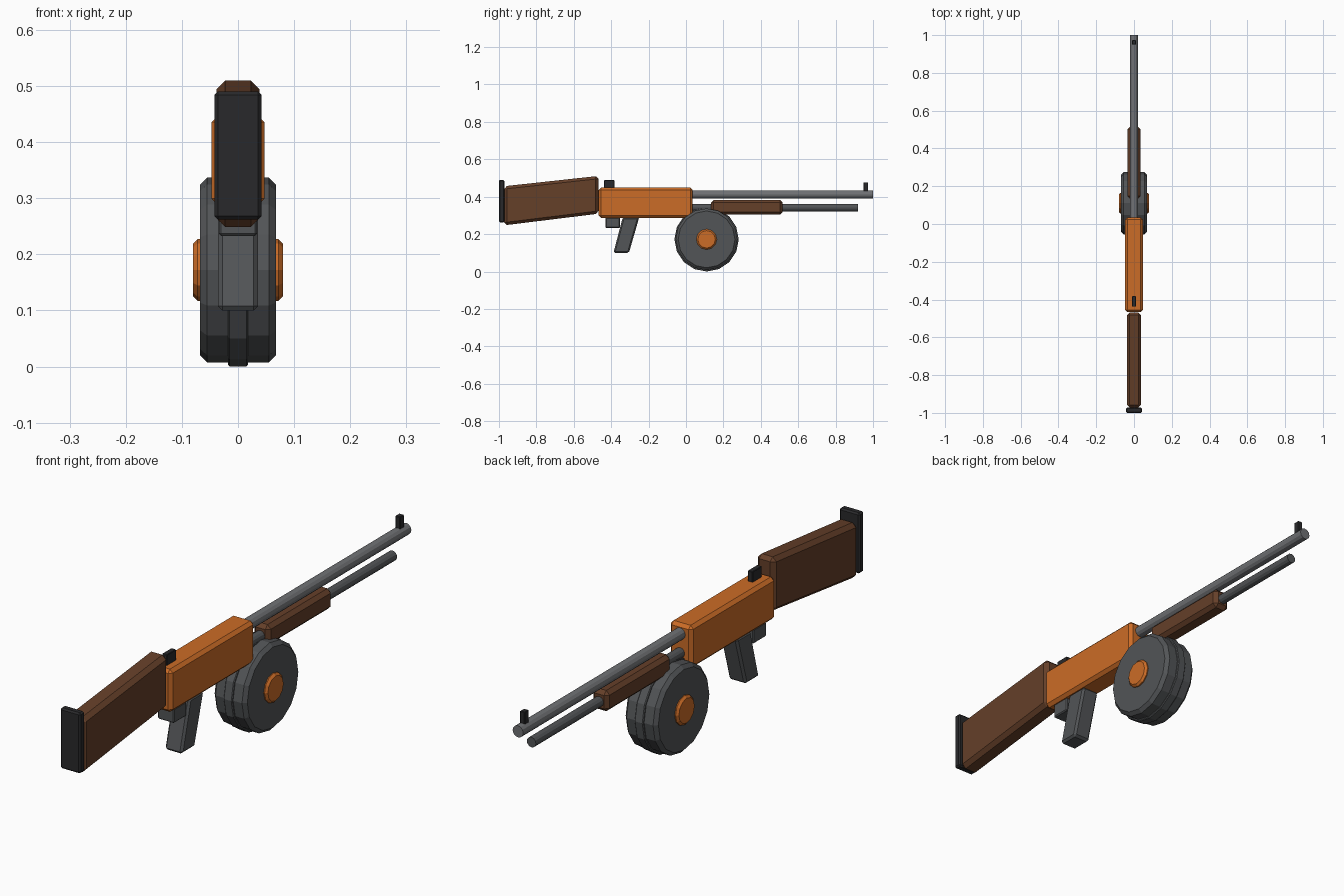
import bpy, bmesh, math
from mathutils import Matrix, Vector

if "Cube" in bpy.data.objects:
    bpy.data.objects.remove(bpy.data.objects["Cube"])


def material(name, rgb):
    m = bpy.data.materials.new(name)
    m.diffuse_color = (*rgb, 1)
    m.use_nodes = True
    m.node_tree.nodes["Principled BSDF"].inputs["Base Color"].default_value = m.diffuse_color
    return m


ORANGE = material("orange", (0.6, 0.15, 0.02))
WOOD = material("dark_wood", (0.13, 0.05, 0.022))
STEEL = material("steel", (0.16, 0.165, 0.175))
GREY = material("grey", (0.085, 0.09, 0.095))
BLACK = material("black", (0.022, 0.022, 0.024))


def finish(name, bm, mat, bevel):
    bmesh.ops.recalc_face_normals(bm, faces=bm.faces)
    me = bpy.data.meshes.new(name)
    bm.to_mesh(me)
    bm.free()
    me.materials.append(mat)
    ob = bpy.data.objects.new(name, me)
    bpy.context.collection.objects.link(ob)
    if bevel:
        mod = ob.modifiers.new("bevel", 'BEVEL')
        mod.width = bevel
        mod.segments = 1
        mod.limit_method = 'ANGLE'
        mod.angle_limit = math.radians(40)
    return ob


def slab(name, profile, half_width, mat, bevel):
    """Side profile (y, z) extruded symmetrically across x."""
    bm = bmesh.new()
    face = bm.faces.new([bm.verts.new((-half_width, y, z)) for y, z in profile])
    new = bmesh.ops.extrude_face_region(bm, geom=[face])["geom"]
    verts = [v for v in new if isinstance(v, bmesh.types.BMVert)]
    bmesh.ops.translate(bm, verts=verts, vec=(2 * half_width, 0, 0))
    return finish(name, bm, mat, bevel)


def block(name, y0, y1, z0, z1, half_width, mat, bevel):
    return slab(name, [(y0, z0), (y1, z0), (y1, z1), (y0, z1)], half_width, mat, bevel)


def cylinder(name, axis, centre, radius, length, sides, mat, bevel=0):
    bm = bmesh.new()
    bmesh.ops.create_cone(bm, cap_ends=True, segments=sides, radius1=radius,
                          radius2=radius, depth=length)
    turn = Matrix.Rotation(math.pi / 2, 4, 'Y' if axis == 'x' else 'X')
    bmesh.ops.transform(bm, matrix=Matrix.Translation(Vector(centre)) @ turn, verts=bm.verts)
    # a vertex always points straight down for even side counts divisible by 4
    return finish(name, bm, mat, bevel)


# Stock and butt plate
slab("stock", [(-0.972, 0.247), (-0.468, 0.309), (-0.468, 0.511), (-0.972, 0.456)],
     0.038, WOOD, 0.015)
block("butt_plate", -1.0, -0.971, 0.262, 0.49, 0.042, BLACK, 0.006)

# Receiver, grip and trigger block
block("receiver", -0.467, 0.035, 0.287, 0.448, 0.047, ORANGE, 0.012)
slab("grip", [(-0.388, 0.1), (-0.305, 0.1), (-0.25, 0.29), (-0.338, 0.29)], 0.036, GREY, 0.008)
block("trigger_block", -0.43, -0.353, 0.233, 0.288, 0.034, GREY, 0.004)

# Barrel, lower tube and fore-end
cylinder("barrel", 'y', (0, 0.5, 0.412), 0.022, 1.0, 12, STEEL)
cylinder("lower_tube", 'y', (0, 0.465, 0.341), 0.019, 0.91, 12, GREY)
block("fore_end", 0.133, 0.517, 0.304, 0.382, 0.034, WOOD, 0.014)

# Sights
block("rear_sight", -0.438, -0.382, 0.445, 0.488, 0.01, BLACK, 0.002)
block("front_sight", 0.95, 0.974, 0.425, 0.477, 0.01, BLACK, 0.002)

# Drum with centre ridge and hubs
cylinder("drum", 'x', (0, 0.11, 0.172), 0.165, 0.136, 16, GREY, 0.013)
cylinder("drum_ridge", 'x', (0, 0.11, 0.172), 0.172, 0.036, 16, GREY, 0.003)
cylinder("drum_hub", 'x', (0, 0.11, 0.172), 0.055, 0.16, 12, ORANGE, 0.008)
